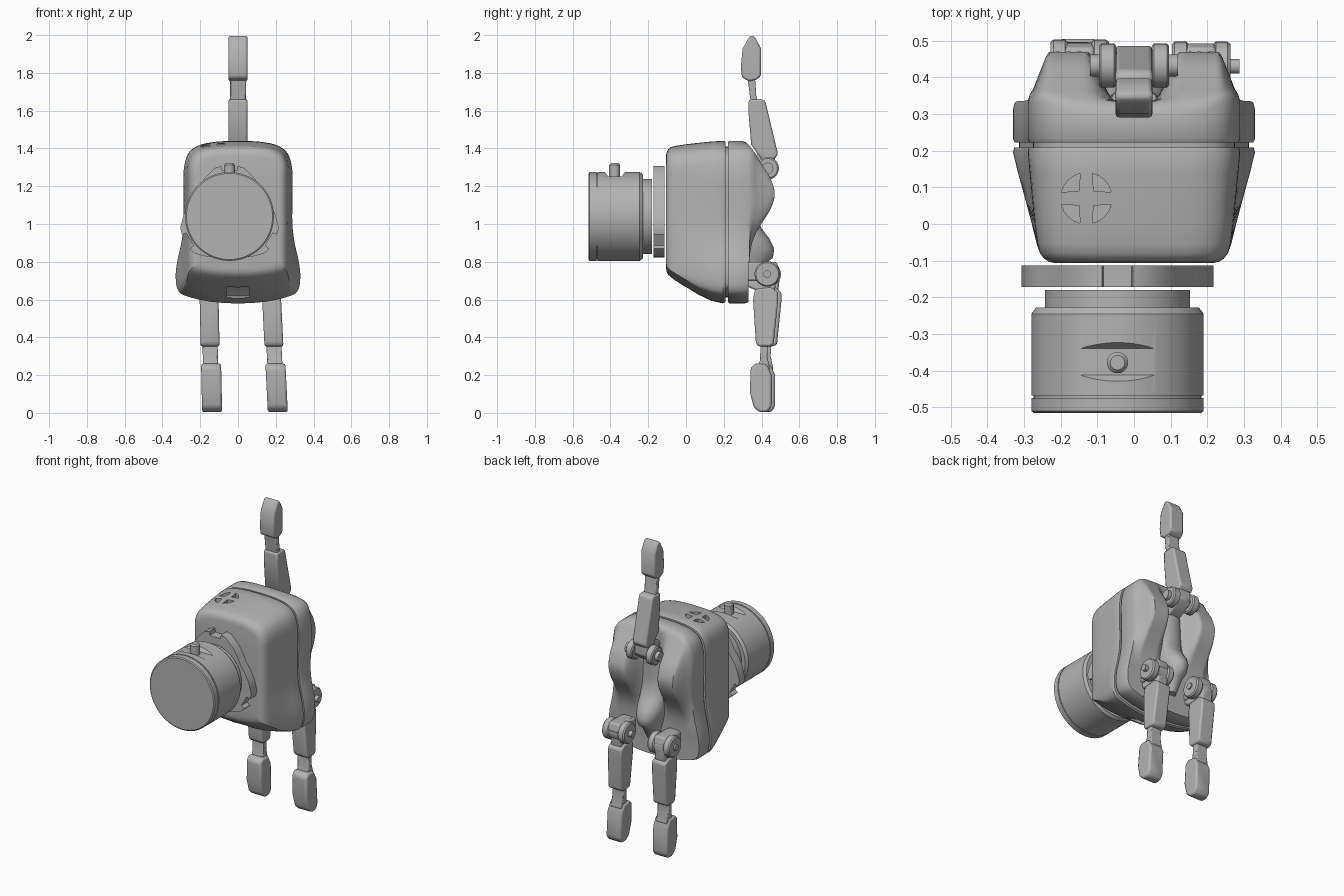
import bpy, bmesh, math
from mathutils import Vector

if "Cube" in bpy.data.objects:
    bpy.data.objects.remove(bpy.data.objects["Cube"])

grey = bpy.data.materials.new("mid_grey")
grey.diffuse_color = (0.45, 0.45, 0.45, 1)
grey.use_nodes = True
grey.node_tree.nodes["Principled BSDF"].inputs["Base Color"].default_value = grey.diffuse_color


def activate(ob):
    bpy.ops.object.select_all(action='DESELECT')
    ob.select_set(True)
    bpy.context.view_layer.objects.active = ob


def finish(name, bm, bevel=0, angle=35):
    bmesh.ops.recalc_face_normals(bm, faces=bm.faces)
    me = bpy.data.meshes.new(name)
    bm.to_mesh(me)
    bm.free()
    ob = bpy.data.objects.new(name, me)
    bpy.context.collection.objects.link(ob)
    me.materials.append(grey)
    activate(ob)
    bpy.ops.object.shade_smooth_by_angle(angle=math.radians(angle))
    if bevel:
        m = ob.modifiers.new("bevel", 'BEVEL')
        m.width, m.segments, m.limit_method = bevel, 2, 'ANGLE'
    return ob


def loft(name, rings, bevel=0, angle=35):
    """Skin a list of equal-length point rings and cap both ends."""
    bm = bmesh.new()
    vs = [[bm.verts.new(p) for p in r] for r in rings]
    n = len(rings[0])
    for a, b in zip(vs, vs[1:]):
        for i in range(n):
            j = (i + 1) % n
            bm.faces.new((a[i], a[j], b[j], b[i]))
    bm.faces.new(vs[0])
    bm.faces.new(vs[-1])
    return finish(name, bm, bevel, angle)


def prism(name, yz, x0, x1, bevel=0.01, shear=0.0, dy=0.0, zref=0.6):
    """Side profile extruded across x, optionally leaning sideways."""
    return loft(name, [[(x + shear * (zref - z), y + dy, z) for y, z in yz]
                       for x in (x0, x1)], bevel)


def lathe(name, prof, origin, axis='Y', n=64):
    """Profile of (distance, radius) turned about an axis through origin."""
    o = Vector(origin)
    rings = []
    for d, r in prof:
        ring = []
        for i in range(n):
            c, s = r * math.cos(math.tau * i / n), r * math.sin(math.tau * i / n)
            ring.append(o + Vector({'X': (d, c, s), 'Y': (c, d, s), 'Z': (c, s, d)}[axis]))
        rings.append(ring)
    return loft(name, rings)


def interp(t, pts, smooth=False):
    for (a, u), (b, v) in zip(pts, pts[1:]):
        if t <= b:
            k = max(0, (t - a) / (b - a))
            return u + (v - u) * (k * k * (3 - 2 * k) if smooth else k)
    return pts[-1][1]


def cut(ob, cutter):
    cutter.hide_render = True
    m = ob.modifiers.new("cut", 'BOOLEAN')
    m.operation, m.object, m.solver = 'DIFFERENCE', cutter, 'EXACT'
    activate(ob)
    bpy.ops.object.modifier_apply(modifier=m.name)
    bpy.ops.object.shade_smooth_by_angle(angle=math.radians(30))
    bpy.data.objects.remove(cutter)


def spline(ctrl, closed=True, steps=4):
    """Catmull-Rom resampling of 2D control points."""
    out, n = [], len(ctrl)
    for i in range(n if closed else n - 1):
        p = [Vector(ctrl[(i + k) % n if closed else min(max(i + k, 0), n - 1)])
             for k in (-1, 0, 1, 2)]
        for t in [k / steps for k in range(steps)]:
            out.append(0.5 * (2 * p[1] + (p[2] - p[0]) * t
                       + (2 * p[0] - 5 * p[1] + 4 * p[2] - p[3]) * t ** 2
                       + (3 * p[1] - p[0] - 3 * p[2] + p[3]) * t ** 3))
    return out if closed else out + [Vector(ctrl[-1])]


# ---- palm outline, mirrored
half = [(0, 1.44), (.12, 1.435), (.21, 1.415), (.265, 1.37), (.288, 1.28), (.288, 1.14),
        (.288, 1.0), (.30, .9), (.322, .8), (.33, .72), (.318, .65), (.27, .617),
        (.14, .588), (0, .58)]
outline = spline(half + [(-x, z) for x, z in half[-2:0:-1]])


def section(y, w, zb, zt, flare=1.0):
    """Outline at depth y; flare fades the wider lower part."""
    ring = []
    for x, z in outline:
        a = min(abs(x), .286) + max(abs(x) - .286, 0) * flare
        ring.append((math.copysign(a * w, x), y, zb + (z - .58) / .86 * (zt - zb)))
    return ring


# ---- front palm shell
shell = loft("front_palm_shell", [section(*s) for s in (
    (-.106, .76, .77, 1.36, 0), (-.103, .81, .748, 1.38, 0), (-.095, .855, .732, 1.395, 0),
    (-.08, .895, .718, 1.407, 0), (-.055, .92, .70, 1.414, .05), (0, .945, .665, 1.422, .2),
    (.07, .965, .622, 1.43, .5), (.14, .985, .592, 1.437, .8), (.195, 1, .58, 1.44),
    (.208, .99, .586, 1.435))])
loft("seam_core", [section(.19, .95, .61, 1.41), section(.25, .95, .61, 1.41)])

# four-part round vent in the top
for k in range(4):
    a0 = math.pi / 2 * k
    arc = [(a0 + math.radians(d)) for d in (14, 30, 45, 60, 76)]
    pts = [(-.13 + .07 * math.cos(a), .07 + .07 * math.sin(a)) for a in arc]
    pts.append((-.13 + .028 * math.cos(a0 + math.pi / 4), .07 + .028 * math.sin(a0 + math.pi / 4)))
    cut(shell, loft("vent_cutter", [[(x, y, z) for x, y in pts] for z in (1.36, 1.5)]))
# square notch under the front
cut(shell, prism("notch_cutter", [(.0, .5), (.10, .5), (.10, .62), (.03, .69), (.0, .71)],
                 -.06, .06, 0))

# ---- back palm shell: side humps with a channel between them
RIDGE = [(p.x, p.y) for p in spline(
    [(.58, .33), (.7, .33), (.8, .335), (.88, .345), (.94, .365), (1.0, .398), (1.08, .448),
     (1.16, .47), (1.24, .448), (1.30, .412), (1.35, .38), (1.40, .348), (1.44, .31)], False)]
ACROSS = [(0, 0), (.05, 0), (.13, 1), (.235, 1), (.28, .15), (.33, 0)]


def depth(x, z):
    g = interp(z, RIDGE)
    base = min(.335, g)
    return base + (g - base) * interp(abs(x), ACROSS, abs(x) < .2)


rings = [section(.222, .985, .588, 1.434), section(.232, 1, .58, 1.44)]
for r in [1, .985, .95] + [.92 - .03 * i for i in range(29)] + [.04]:
    ring = []
    for x, z in outline:
        px, pz = x * r, 1.02 + (z - 1.02) * r
        ring.append((px, depth(px, pz) - (.018 if r == 1 else 0), pz))
    rings.append(ring)
loft("back_palm_shell", rings, angle=45)

# ---- central palm spine
rings = []
for z, w, top in ((1.25, .07, .375), (1.18, .08, .37), (1.10, .085, .37), (1.02, .09, .375),
                  (.97, .09, .405), (.92, .09, .443), (.87, .082, .467), (.82, .07, .46),
                  (.79, .06, .42), (.70, .04, .37)):
    rings.append([(w * math.cos(a), .30 + (top - .30) * math.sin(a) ** .7, z)
                  for a in [math.pi * i / 16 for i in range(17)]])
loft("palm_spine", rings, angle=60)

# ---- wrist: drum, neck, lobed flange and top pin
WX, WZ = -.045, 1.04
drum = lathe("wrist_drum", [(-.515, .228), (-.51, .235), (-.475, .235), (-.475, .229),
             (-.468, .229), (-.468, .235), (-.245, .235), (-.228, .222), (-.228, .198),
             (-.18, .198)], (WX, 0, WZ), n=96)
cut(drum, prism("flat_cutter", [(-.412, 1.252), (-.34, 1.252), (-.305, 1.30), (-.447, 1.30)],
                WX - .15, WX + .15, 0))
lathe("release_pin", [(1.22, .029), (1.312, .029), (1.322, .02)], (WX, -.378, 0), 'Z', 20)
pts = []
for a in (90, 210, 330):
    for d, r in ((-17, .268), (-9, .27), (-9, .245), (9, .245), (9, .27), (17, .268),
                 (32, .243), (46, .225), (60, .212), (74, .225), (88, .243)):
        t = math.radians(a + d)
        pts.append((WX + r * math.cos(t), WZ + r * math.sin(t)))
loft("wrist_flange", [[(x, y, z) for x, z in pts] for y in (-.172, -.113)])

# ---- upper finger
prism("upper_finger_base", [(.332, 1.658), (.40, 1.662), (.42, 1.65), (.487, 1.37), (.47, 1.345),
      (.40, 1.34), (.345, 1.42), (.33, 1.60)], -.05, .05)
prism("upper_finger_link", [(.325, 1.78), (.365, 1.78), (.372, 1.68), (.385, 1.63), (.345, 1.63),
      (.338, 1.68)], -.042, .042, .006)
prism("upper_fingertip", [(.297, 1.775), (.29, 1.83), (.30, 1.93), (.335, 1.99), (.35, 2.0),
      (.367, 1.985), (.397, 1.93), (.397, 1.785), (.375, 1.765), (.335, 1.755)], -.05, .05)
prism("upper_finger_mount", [(.30, 1.20), (.38, 1.22), (.43, 1.25), (.47, 1.29), (.47, 1.37),
      (.38, 1.37), (.30, 1.33)], -.045, .045)
lathe("upper_knuckle_axle", [(-.12, .03), (.12, .03)], (0, .432, 1.295), 'X', 24)
for s in (-1, 1):
    lathe("upper_knuckle_roller", [(-.024, .052), (-.018, .06), (.018, .06), (.024, .052)],
          (s * .072, .432, 1.295), 'X', 32)

# ---- two lower fingers, leaning slightly to one side
for side, cx, lean, dy in (("left", -.153, .022, .018), ("right", .178, .05, 0)):
    kw = dict(shear=lean, dy=dy)
    x0, x1 = cx - .05, cx + .05
    prism(side + "_finger_base", [(.365, .655), (.45, .665), (.487, .64), (.487, .59), (.464, .365),
          (.447, .352), (.383, .352), (.37, .37), (.355, .6)], x0, x1, **kw)
    prism(side + "_finger_link", [(.395, .38), (.435, .38), (.43, .30), (.445, .23), (.375, .23),
          (.392, .28)], x0 + .01, x1 - .01, .006, **kw)
    prism(side + "_fingertip", [(.343, .24), (.338, .11), (.358, .03), (.39, .003), (.433, .005),
          (.454, .035), (.454, .20), (.428, .257), (.368, .262)], x0, x1 + .006, .012, **kw)
    prism(side + "_finger_mount", [(.30, .68), (.30, .79), (.40, .80), (.46, .775), (.48, .73),
          (.47, .64), (.39, .64)], x0 + .012, x1 - .012, **kw)
    # knuckle barrel, end rollers and side bolt
    c = (cx + .005, .43 + dy * .3, .735)
    lathe(side + "_knuckle_barrel", [(-.078, .06), (.078, .06)], c, 'X', 32)
    for s in (-1, 1):
        lathe(side + "_knuckle_roller", [(-.024, .06), (-.016, .067), (.016, .067), (.024, .06)],
              (c[0] + s * .056, c[1], c[2]), 'X', 32)
    e = .105 if side == "right" else .09
    lathe(side + "_knuckle_bolt", [(-e, .02), (e, .02)], c, 'X', 16)
    # housing above each knuckle
    prism(side + "_knuckle_cover", [(.31, .79), (.36, .80), (.48, .80), (.495, .75), (.42, .70),
          (.31, .70)], cx - .035, cx + .045, .01)
